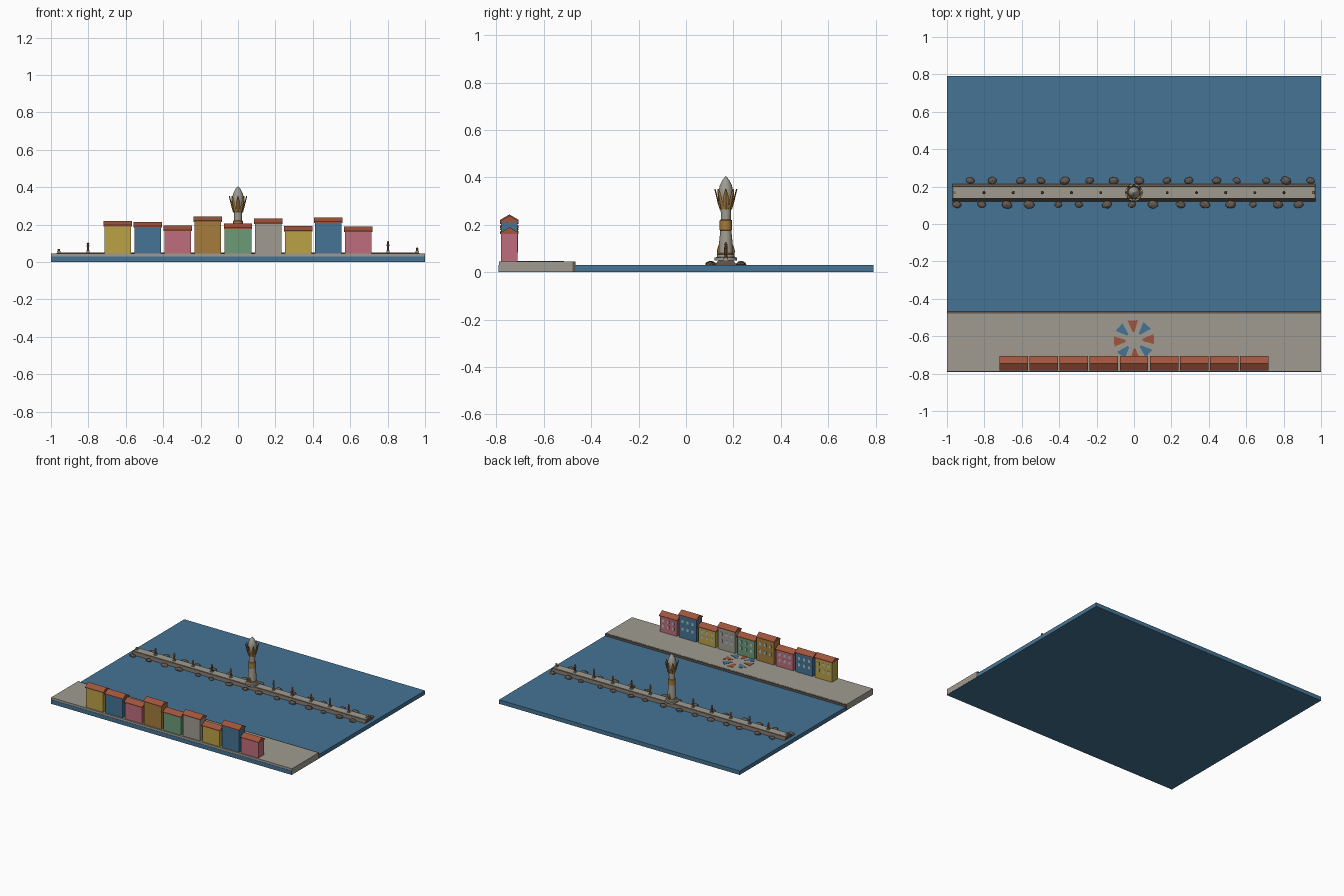
import bpy, bmesh, math, random
from mathutils import Vector, Matrix

random.seed(4)
if "Cube" in bpy.data.objects:
    bpy.data.objects.remove(bpy.data.objects["Cube"], do_unlink=True)


def material(name, r, g, b):
    m = bpy.data.materials.new(name)
    m.use_nodes = True
    m.diffuse_color = (r, g, b, 1)
    m.node_tree.nodes["Principled BSDF"].inputs["Base Color"].default_value = (r, g, b, 1)
    return m


WATER = material("sea blue", .06, .175, .3)
STONE = material("pale stone", .35, .33, .28)
ROCK = material("dark rock", .125, .1, .08)
CLAY = material("terracotta", .35, .09, .045)
YELLOW = material("yellow plaster", .5, .36, .06)
ROSE = material("rose plaster", .52, .155, .2)
OCHRE = material("ochre bronze", .38, .2, .045)
GREEN = material("green plaster", .15, .33, .185)
GLASS = material("window glass", .4, .5, .55)


def finish(name, bm, mat, smooth=False):
    bmesh.ops.recalc_face_normals(bm, faces=bm.faces)
    mesh = bpy.data.meshes.new(name)
    bm.to_mesh(mesh)
    bm.free()
    mesh.materials.append(mat)
    ob = bpy.data.objects.new(name, mesh)
    bpy.context.collection.objects.link(ob)
    if smooth:
        mesh.shade_smooth()
        mesh.set_sharp_from_angle(angle=math.radians(35))
    return ob


def box(name, x, y, z, mat):
    """Box from (min, max) pairs on each axis."""
    bm = bmesh.new()
    size = [b - a for a, b in (x, y, z)]
    mid = [(a + b) / 2 for a, b in (x, y, z)]
    bmesh.ops.create_cube(bm, size=1, matrix=Matrix.Translation(mid) @ Matrix.Diagonal((*size, 1)))
    return finish(name, bm, mat)


def prism(name, profile, x0, x1, mat):
    """Extrude a (y, z) profile along x."""
    bm = bmesh.new()
    face = bm.faces.new([bm.verts.new((x0, y, z)) for y, z in profile])
    ext = bmesh.ops.extrude_face_region(bm, geom=[face])["geom"]
    bmesh.ops.translate(bm, verts=[v for v in ext if isinstance(v, bmesh.types.BMVert)],
                        vec=(x1 - x0, 0, 0))
    return finish(name, bm, mat)


def lathe(name, profile, x, y, mat, sides=16, smooth=True):
    """Turn a (radius, z) profile around a vertical axis."""
    bm = bmesh.new()
    rings = []
    for r, z in profile:
        rings.append([bm.verts.new((x + r * math.cos(math.tau * i / sides),
                                    y + r * math.sin(math.tau * i / sides), z))
                      for i in range(sides)])
    for low, high in zip(rings, rings[1:]):
        for i in range(sides):
            j = (i + 1) % sides
            bm.faces.new((low[i], low[j], high[j], high[i]))
    bm.faces.new(rings[0])
    bm.faces.new(rings[-1])
    return finish(name, bm, mat, smooth)


# Sea slab, plaza and quay wall
box("sea", (-.999, .999), (-.79, .79), (0, .03), WATER)
box("plaza", (-1, 1), (-.788, -.478), (.003, .046), STONE)
box("quay_wall", (-1, 1), (-.478, -.466), (.003, .045), ROCK)

# Row of town houses with gabled roofs and windows facing the plaza
plasters = [YELLOW, WATER, ROSE, OCHRE, GREEN, STONE, YELLOW, WATER, ROSE]
eaves = [.193, .188, .168, .217, .18, .205, .165, .212, .163]
for i, (wall, top) in enumerate(zip(plasters, eaves)):
    x = (i - 4) * .161
    box(f"house_{i}", (x - .071, x + .071), (-.78, -.71), (.046, top), wall)
    prism(f"roof_{i}", [(-.784, top - .002), (-.706, top - .002), (-.706, top + .004),
                        (-.745, top + .027), (-.784, top + .004)], x - .076, x + .076, CLAY)
    for row in (.42, .76):
        z = .046 + (top - .046) * row
        for dx in (-.042, 0, .042):
            box(f"window_{i}", (x + dx - .008, x + dx + .008), (-.711, -.708),
                (z - .012, z + .012), GLASS)

# Wind rose inlaid in the plaza
for i in range(8):
    a = math.tau * i / 8 + .06
    bm = bmesh.new()
    points = [(.045, -.12), (.11, -.25), (.11, .25), (.045, .12)]
    face = bm.faces.new([bm.verts.new((r * math.cos(a + d), -.622 + r * math.sin(a + d), .046))
                         for r, d in points])
    ext = bmesh.ops.extrude_face_region(bm, geom=[face])["geom"]
    bmesh.ops.translate(bm, verts=[v for v in ext if isinstance(v, bmesh.types.BMVert)],
                        vec=(0, 0, .002))
    finish(f"wind_rose_petal_{i}", bm, WATER if i % 2 else CLAY)

# Breakwater: sloped rock core with a stone walkway
PIER = .168
prism("breakwater", [(PIER - .055, .02), (PIER + .055, .02), (PIER + .032, .049),
                     (PIER - .032, .049)], -.97, .97, ROCK)
box("walkway", (-.965, .965), (PIER - .029, PIER + .029), (.045, .052), STONE)

# Boulders along both flanks
for side in (-1, 1):
    for i in range(15):
        x = -.91 + i * .131 + side * .03 + random.uniform(-.015, .015)
        bm = bmesh.new()
        bmesh.ops.create_icosphere(bm, subdivisions=2, radius=1)
        for v in bm.verts:
            v.co *= random.uniform(.9, 1.06)
        s = random.uniform(.8, 1.15)
        place = (Matrix.Translation((x, PIER + side * .064, .033)) @
                 Matrix.Rotation(random.uniform(-.3, .3), 4, 'Z') @
                 Matrix.Diagonal((.026 * s, .02 * s, .013 * s, 1)))
        bmesh.ops.transform(bm, matrix=place, verts=bm.verts)
        finish(f"boulder_{side}_{i}", bm, ROCK)

# Small sculptures on plinths along the walkway
for side in (-1, 1):
    for i in range(6):
        x = side * (.178 + i * .156)
        h = (.07, .06, .05, .062, .055, .02)[i] - (.008 if side < 0 else 0)
        box("sculpture_plinth", (x - .009, x + .009), (PIER - .009, PIER + .009),
            (.05, .06), STONE)
        lathe("sculpture", [(.007, .058), (.005, .058 + h * .4), (.008, .058 + h * .6),
                            (.004, .058 + h * .75), (.007, .058 + h * .85), (.002, .058 + h)],
              x, PIER, CLAY if i % 3 == 1 else OCHRE, 8)

# Tower: plinth, shaft, collars and pointed bud
lathe("tower_plinth", [(.047, .05), (.047, .062), (.038, .064), (.036, .074)], 0, PIER, STONE)
lathe("tower_shaft", [(.031, .07), (.029, .12), (.024, .17), (.021, .23), (.022, .29)],
      0, PIER, STONE)
lathe("tower_bud", [(.02, .28), (.029, .31), (.032, .335), (.026, .365), (.014, .39),
                    (.001, .405)], 0, PIER, STONE)
for name, r, z0, z1 in (("base_collar", .033, .074, .082), ("middle_collar", .026, .175, .222),
                        ("neck_collar", .026, .268, .284)):
    lathe(name, [(r - .004, z0), (r, z0 + .003), (r, z1 - .003), (r - .004, z1)], 0, PIER, OCHRE)

# Flaring bronze petals round the bud
spine = [(.022, .265, .008), (.03, .29, .012), (.037, .32, .011), (.045, .352, .002)]
for i in range(8):
    a = math.tau * i / 8
    out, across = Vector((math.cos(a), math.sin(a), 0)), Vector((-math.sin(a), math.cos(a), 0))
    bm = bmesh.new()
    rows = []
    for r, z, w in spine:
        mid = Vector((0, PIER, z))
        rows.append([bm.verts.new(mid + out * (r + d) + across * w * s)
                     for s, d in ((-1, 0), (0, .004), (1, 0), (0, -.002))])
    for low, high in zip(rows, rows[1:]):
        for k in range(4):
            n = (k + 1) % 4
            bm.faces.new((low[k], low[n], high[n], high[k]))
    bm.faces.new(rows[0])
    bm.faces.new(rows[-1])
    finish(f"tower_petal_{i}", bm, OCHRE)

# Bronze figures standing at the foot of the tower
for side in (-1, 1):
    lathe("tower_figure", [(.008, .07), (.009, .09), (.005, .105), (.001, .118)],
          0, PIER + side * .029, OCHRE, 8)
